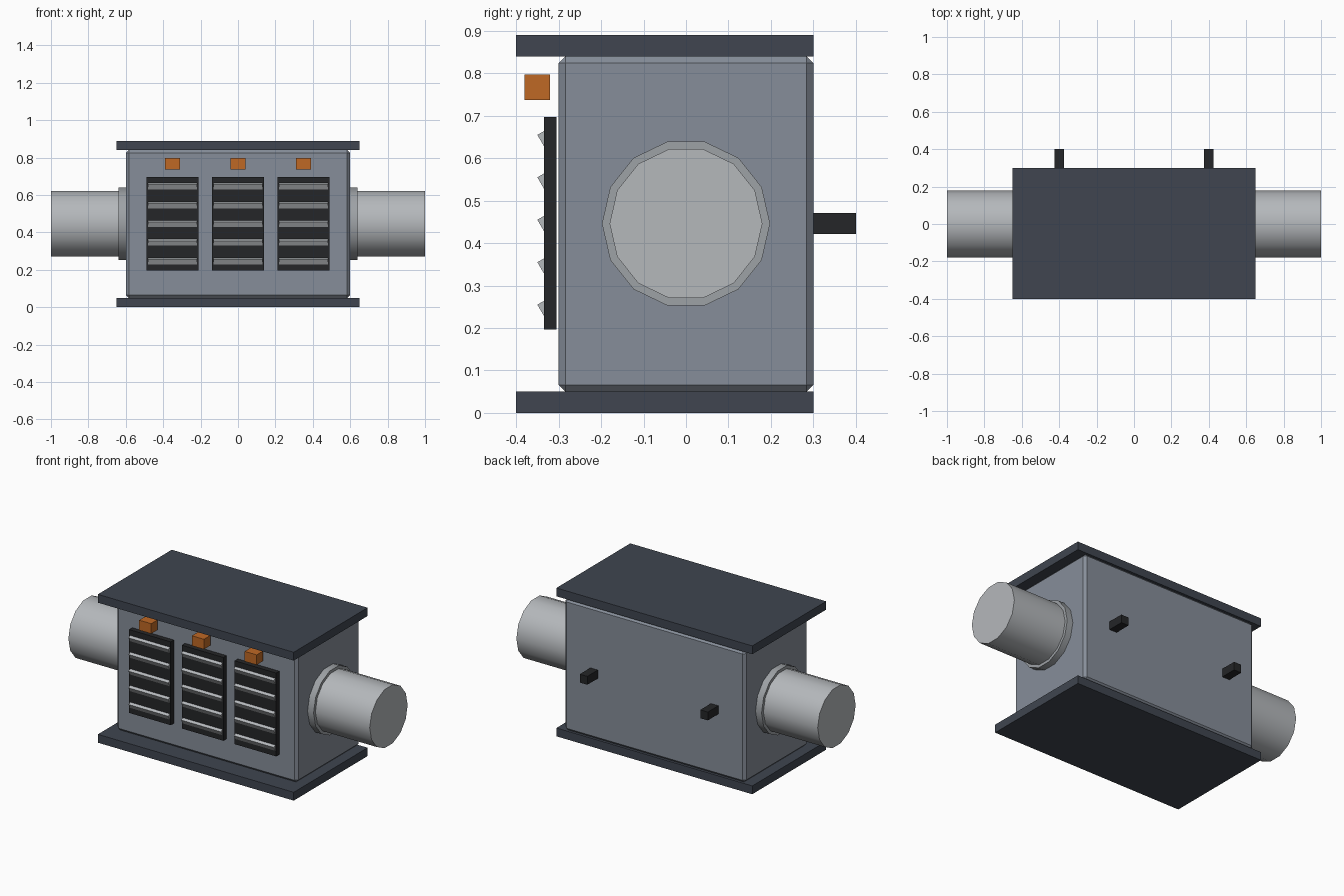
import bpy
from math import radians, pi

if "Cube" in bpy.data.objects:
    bpy.data.objects.remove(bpy.data.objects["Cube"])


def material(name, r, g, b):
    m = bpy.data.materials.new(name)
    m.diffuse_color = (r, g, b, 1)
    m.use_nodes = True
    m.node_tree.nodes["Principled BSDF"].inputs["Base Color"].default_value = m.diffuse_color
    return m


STEEL = material("blue_grey_steel", 0.24, 0.27, 0.32)
DARK = material("dark_slate", 0.05, 0.06, 0.08)
BLACK = material("black_metal", 0.018, 0.019, 0.021)
PIPE = material("light_metal", 0.46, 0.48, 0.50)
RING = material("mid_metal", 0.34, 0.36, 0.38)
ORANGE = material("orange_lamp", 0.52, 0.14, 0.018)


def box(name, center, size, mat, tilt=0):
    bpy.ops.mesh.primitive_cube_add(size=1, location=center)
    ob = bpy.context.object
    ob.name = name
    ob.scale = size
    bpy.ops.object.transform_apply(location=False, rotation=False, scale=True)
    ob.rotation_euler.x = tilt
    ob.data.materials.append(mat)
    return ob


def x_cylinder(name, x0, x1, radius, z, mat):
    bpy.ops.mesh.primitive_cylinder_add(
        vertices=14, radius=radius, depth=abs(x1 - x0),
        location=((x0 + x1) / 2, 0, z), rotation=(0, pi / 2, 0))
    ob = bpy.context.object
    ob.name = name
    ob.data.materials.append(mat)
    bpy.ops.object.shade_smooth_by_angle(angle=radians(35))
    return ob


MID_Z = 0.446

# Chamfered housing
body = box("housing", (0, 0, 0.445), (1.2, 0.6, 0.79), STEEL)
bevel = body.modifiers.new("chamfer", 'BEVEL')
bevel.width = 0.016
bevel.segments = 1

# Base and roof plates overhanging the front
for name, z in (("base_plate", 0.025), ("roof_plate", 0.865)):
    box(name, (0, -0.05, z), (1.3, 0.7, 0.05), DARK)

# Pipes with collars at both ends, and mounting pegs at the back
for side, s in (("left", -1), ("right", 1)):
    x_cylinder(f"{side}_pipe", s * 0.58, s * 1.0, 0.18, MID_Z, PIPE)
    x_cylinder(f"{side}_collar", s * 0.58, s * 0.64, 0.198, MID_Z, RING)
    box(f"{side}_back_peg", (s * 0.4, 0.345, MID_Z), (0.05, 0.11, 0.05), BLACK)

# Three louvred vents, each with an indicator lamp above
for i, x in enumerate((-0.35, 0, 0.35), 1):
    box(f"vent_panel_{i}", (x, -0.32, 0.447), (0.276, 0.03, 0.5), BLACK)
    for j in range(5):
        box(f"vent_{i}_slat_{j + 1}", (x, -0.334, 0.247 + 0.1 * j),
            (0.264, 0.02, 0.03), PIPE, radians(30))
    box(f"indicator_lamp_{i}", (x, -0.35, 0.767), (0.08, 0.06, 0.06), ORANGE)
